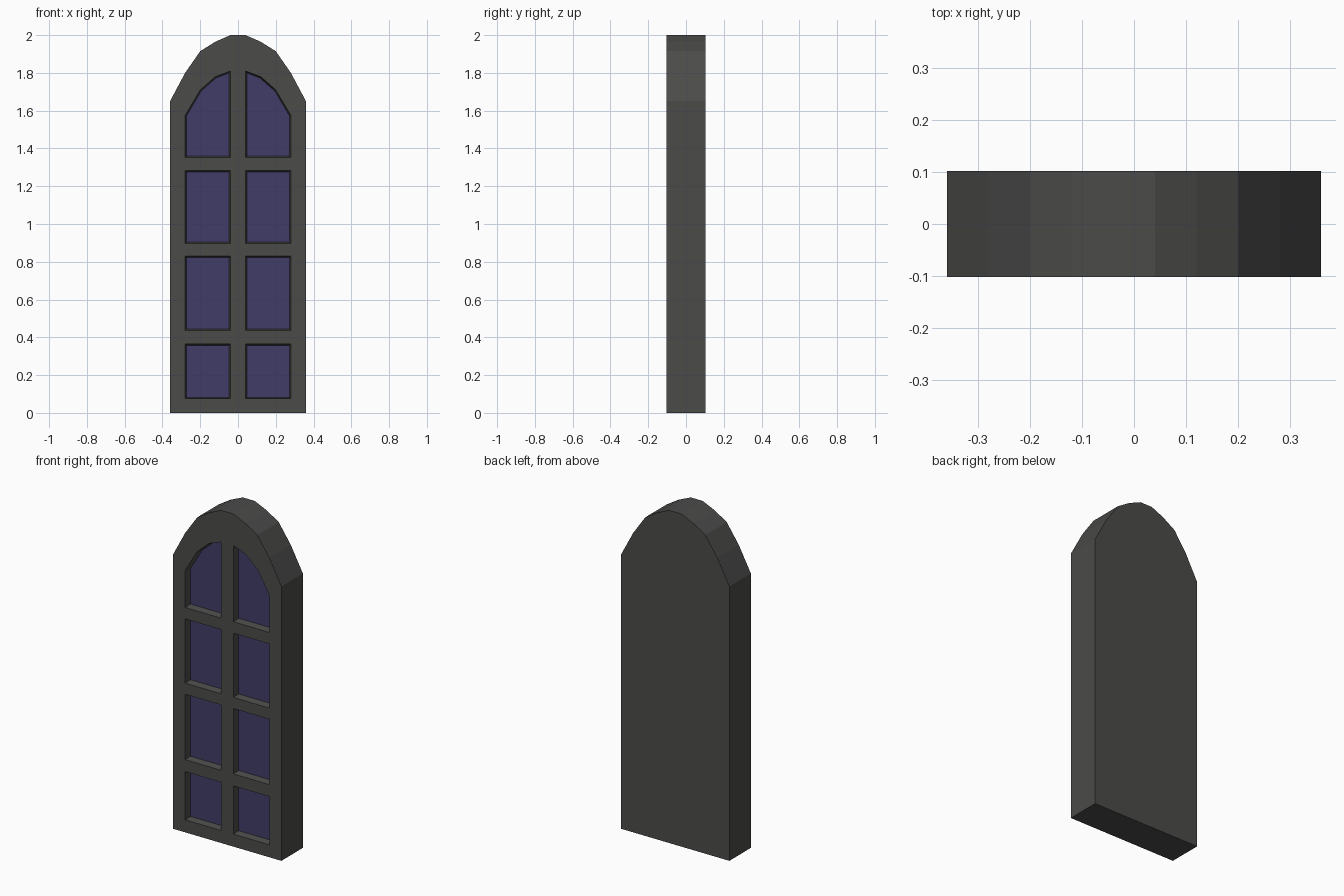
import bpy, bmesh
from mathutils import Vector

if "Cube" in bpy.data.objects:
    bpy.data.objects.remove(bpy.data.objects["Cube"])

HALF_DEPTH = 0.102
RECESS = 0.042
BEVEL = 0.008


def material(name, color):
    mat = bpy.data.materials.new(name)
    mat.diffuse_color = (*color, 1)
    mat.use_nodes = True
    mat.node_tree.nodes["Principled BSDF"].inputs["Base Color"].default_value = mat.diffuse_color
    return mat


def mirrored(outline):
    return [(-x, z) for x, z in reversed(outline)]


def inset(outline, d):
    # Offset a counter-clockwise outline inwards by d with mitred corners
    pts = [Vector(p) for p in outline]
    result = []
    for i, p in enumerate(pts):
        a = (p - pts[i - 1]).normalized()
        b = (pts[(i + 1) % len(pts)] - p).normalized()
        na, nb = Vector((-a.y, a.x)), Vector((-b.y, b.x))
        result.append(tuple(p + (na + nb) * d / (1 + na.dot(nb))))
    return result


def add_face(bm, outline, y):
    verts = [bm.verts.new((x, y, z)) for x, z in outline]
    bm.faces.new(verts)
    return verts


def add_solid(bm, front, y0, back, y1):
    # Closed solid between two matching outlines
    f = add_face(bm, front, y0)
    b = [bm.verts.new((x, y1, z)) for x, z in back]
    bm.faces.new(b[::-1])
    n = len(f)
    for i in range(n):
        j = (i + 1) % n
        bm.faces.new((f[j], f[i], b[i], b[j]))


def make_object(name, bm, mat):
    mesh = bpy.data.meshes.new(name)
    bm.to_mesh(mesh)
    bm.free()
    mesh.materials.append(mat)
    obj = bpy.data.objects.new(name, mesh)
    bpy.context.collection.objects.link(obj)
    return obj


stone = material("dark_frame", (0.07, 0.07, 0.068))
blue = material("dark_blue_glass", (0.053, 0.046, 0.135))

# Arched frame body
right = [(0.36, 0), (0.36, 1.65), (0.28, 1.80), (0.20, 1.915), (0.12, 1.965), (0.04, 2.0)]
arch = right + mirrored(right)
bm = bmesh.new()
add_solid(bm, arch, -HALF_DEPTH, arch, HALF_DEPTH)
frame = make_object("window_frame", bm, stone)

# Pane openings: three rectangular rows and an arched top row
panes = [[(0.04, a), (0.28, a), (0.28, b), (0.04, b)]
         for a, b in ((0.075, 0.365), (0.437, 0.83), (0.897, 1.283))]
panes.append([(0.04, 1.352), (0.28, 1.352), (0.28, 1.575), (0.20, 1.71), (0.12, 1.78), (0.04, 1.81)])
panes += [mirrored(p) for p in panes]

# Tapered recess cutters and the glass lying at the bottom of each recess
cut_bm, glass_bm = bmesh.new(), bmesh.new()
out = 0.02
for pane in panes:
    slope = BEVEL / RECESS
    inner = inset(pane, BEVEL)
    add_solid(cut_bm, inset(pane, -out * slope), -HALF_DEPTH - out, inner, -HALF_DEPTH + RECESS)
    add_face(glass_bm, inset(pane, BEVEL - 0.0004), -HALF_DEPTH + RECESS - 0.002)
cutter = make_object("recess_cutter", cut_bm, stone)
make_object("glass_panes", glass_bm, blue)

# Cut the recesses into the frame
cutter.hide_render = True
cutter.hide_set(True)
mod = frame.modifiers.new("recesses", 'BOOLEAN')
mod.operation = 'DIFFERENCE'
mod.solver = 'EXACT'
mod.object = cutter
bpy.context.view_layer.objects.active = frame
frame.select_set(True)
bpy.ops.object.modifier_apply(modifier=mod.name)
bpy.data.objects.remove(cutter)
